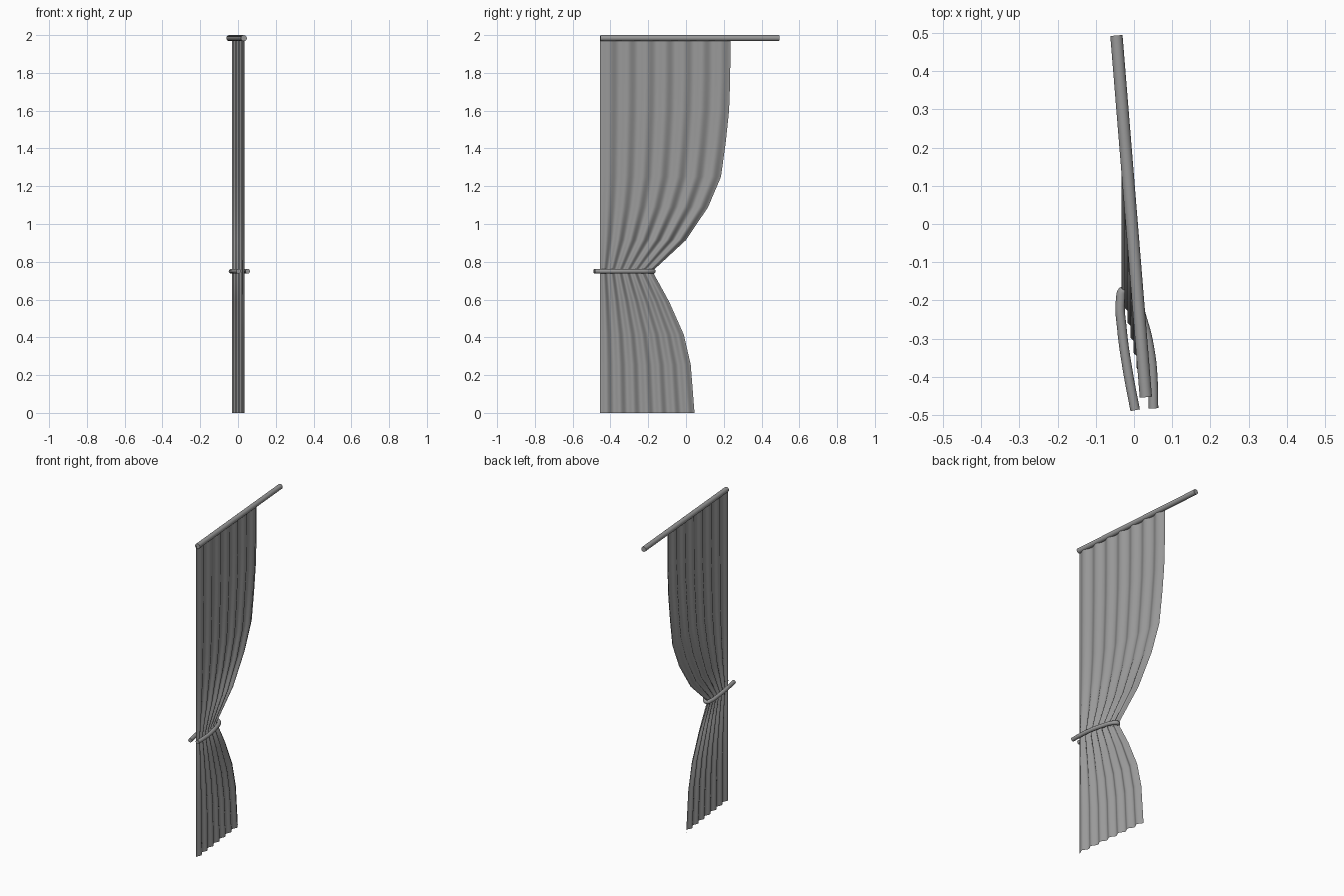
import bpy
import math
from mathutils import Vector

if "Cube" in bpy.data.objects:
    bpy.data.objects.remove(bpy.data.objects["Cube"])

# One shared grey for cloth, rod and tieback
grey = bpy.data.materials.new("soft grey")
grey.use_nodes = True
colour = (0.32, 0.32, 0.32, 1)
grey.diffuse_color = colour
grey.node_tree.nodes["Principled BSDF"].inputs["Base Color"].default_value = colour


def finish(obj, name):
    obj.name = name
    obj.data.materials.clear()
    obj.data.materials.append(grey)
    bpy.ops.object.select_all(action='DESELECT')
    obj.select_set(True)
    bpy.context.view_layer.objects.active = obj
    if obj.type == 'CURVE':
        bpy.ops.object.convert(target='MESH')
    bpy.ops.object.shade_smooth_by_angle(angle=math.radians(50))


# Curtain: pleats keep their depth while the free edge is gathered sideways
FOLDS, STEPS, DEPTH = 7, 12, 0.008
FIXED_EDGE = -0.455
free_edge = [(0, 0.045), (0.255, 0.025), (0.415, -0.012), (0.59, -0.09),
             (0.75, -0.178), (0.915, 0.0), (1.09, 0.117), (1.25, 0.185),
             (1.43, 0.21), (1.6, 0.228), (1.77, 0.234), (1.985, 0.235)]
columns = FOLDS * STEPS + 1
verts, faces = [], []
for z, edge in free_edge:
    for i in range(columns):
        u = i / (columns - 1)
        x = 0.031 - 0.056 * u - DEPTH * math.cos(math.tau * FOLDS * u)
        verts.append((x, FIXED_EDGE + u * (edge - FIXED_EDGE), z))
for r in range(len(free_edge) - 1):
    for i in range(columns - 1):
        a = r * columns + i
        faces.append((a, a + 1, a + 1 + columns, a + columns))
mesh = bpy.data.meshes.new("curtain")
mesh.from_pydata(verts, [], faces)
curtain = bpy.data.objects.new("curtain", mesh)
bpy.context.collection.objects.link(curtain)
finish(curtain, "curtain")

# Rod, slightly turned from the y axis
start, end = Vector((0.031, -0.453, 1.984)), Vector((-0.046, 0.493, 1.984))
axis = end - start
bpy.ops.mesh.primitive_cylinder_add(
    vertices=24, radius=0.016, depth=axis.length, location=(start + end) / 2,
    rotation=axis.to_track_quat('Z', 'Y').to_euler())
finish(bpy.context.object, "curtain_rod")

# Tieback: open loop of cord around the gathered cloth
path = [(0.003, -0.487), (-0.017, -0.38), (-0.032, -0.27), (-0.035, -0.2),
        (-0.026, -0.174), (-0.005, -0.185), (0.022, -0.25), (0.043, -0.34),
        (0.05, -0.42), (0.051, -0.482)]
curve = bpy.data.curves.new("tieback", 'CURVE')
curve.dimensions = '3D'
curve.bevel_depth = 0.0125
curve.bevel_resolution = 4
curve.resolution_u = 6
curve.use_fill_caps = True
spline = curve.splines.new('BEZIER')
spline.bezier_points.add(len(path) - 1)
for point, (x, y) in zip(spline.bezier_points, path):
    point.co = (x, y, 0.75)
    point.handle_left_type = point.handle_right_type = 'AUTO'
tieback = bpy.data.objects.new("tieback", curve)
bpy.context.collection.objects.link(tieback)
finish(tieback, "tieback")
